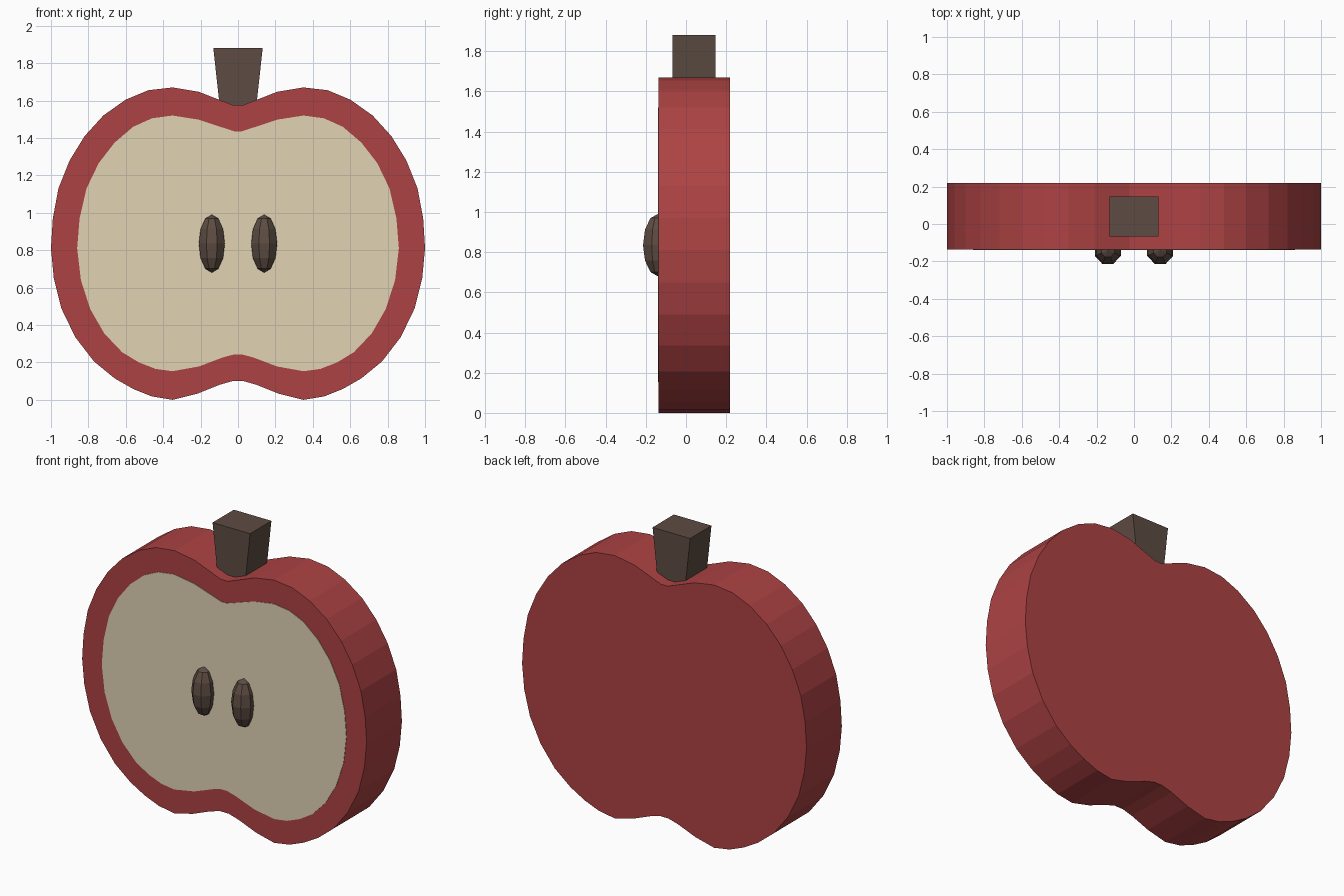
import bpy, bmesh, math
from mathutils import Matrix

if "Cube" in bpy.data.objects:
    bpy.data.objects.remove(bpy.data.objects["Cube"])


def material(name, rgb):
    m = bpy.data.materials.new(name)
    m.diffuse_color = (*rgb, 1)
    m.use_nodes = True
    m.node_tree.nodes["Principled BSDF"].inputs["Base Color"].default_value = m.diffuse_color
    return m


red = material("red_skin", (0.42, 0.055, 0.057))
cream = material("cream_flesh", (0.75, 0.65, 0.45))
brown = material("dark_brown", (0.11, 0.072, 0.055))


def finish(bm, name, mat):
    bmesh.ops.recalc_face_normals(bm, faces=bm.faces)
    me = bpy.data.meshes.new(name)
    bm.to_mesh(me)
    bm.free()
    me.materials.append(mat)
    ob = bpy.data.objects.new(name, me)
    bpy.context.collection.objects.link(ob)
    return ob


def slab(name, half, y0, y1, mat):
    """Mirror a right-half x/z profile and extrude it from y0 to y1."""
    outline = half + [(-x, z) for x, z in reversed(half) if x > 0]
    bm = bmesh.new()
    face = bm.faces.new([bm.verts.new((x, y0, z)) for x, z in outline])
    ext = bmesh.ops.extrude_face_region(bm, geom=[face], use_keep_orig=True)
    verts = [g for g in ext["geom"] if isinstance(g, bmesh.types.BMVert)]
    bmesh.ops.translate(bm, verts=verts, vec=(0, y1 - y0, 0))
    return finish(bm, name, mat)


# Apple slice with skin
skin = [(0.025, 1.575), (0.09, 1.6), (0.21, 1.647), (0.35, 1.67), (0.48, 1.655),
        (0.6, 1.605), (0.72, 1.52), (0.82, 1.41), (0.9, 1.28), (0.96, 1.13),
        (0.99, 0.97), (1.0, 0.81), (0.985, 0.65), (0.945, 0.49), (0.87, 0.335),
        (0.77, 0.205), (0.66, 0.115), (0.56, 0.058), (0.46, 0.018), (0.35, 0.0),
        (0.22, 0.032), (0.1, 0.08), (0.03, 0.1)]
slab("apple_slice", skin, -0.137, 0.218, red)

# Flat cut face of the flesh
flesh = [(0.02, 1.435), (0.08, 1.455), (0.21, 1.498), (0.35, 1.52), (0.46, 1.505),
         (0.56, 1.46), (0.66, 1.375), (0.745, 1.265), (0.81, 1.13), (0.847, 0.97),
         (0.86, 0.81), (0.84, 0.64), (0.79, 0.485), (0.715, 0.355), (0.62, 0.255),
         (0.53, 0.2), (0.44, 0.165), (0.35, 0.153), (0.21, 0.178), (0.08, 0.227),
         (0.02, 0.243)]
slab("flesh", flesh, -0.14, -0.12, cream)

# Pair of faceted seeds
for side, sx in (("left", -1), ("right", 1)):
    bm = bmesh.new()
    bmesh.ops.create_uvsphere(bm, u_segments=8, v_segments=6, radius=1)
    bm.transform(Matrix.Translation((sx * 0.14, -0.14, 0.835))
                 @ Matrix.Diagonal((0.075, 0.08, 0.155, 1))
                 @ Matrix.Rotation(math.pi / 8, 4, 'Z'))
    finish(bm, "seed_" + side, brown)

# Stem, narrowing downwards into the slice
slab("stem", [(0.132, 1.88), (0.09, 1.5)], -0.067, 0.147, brown)
